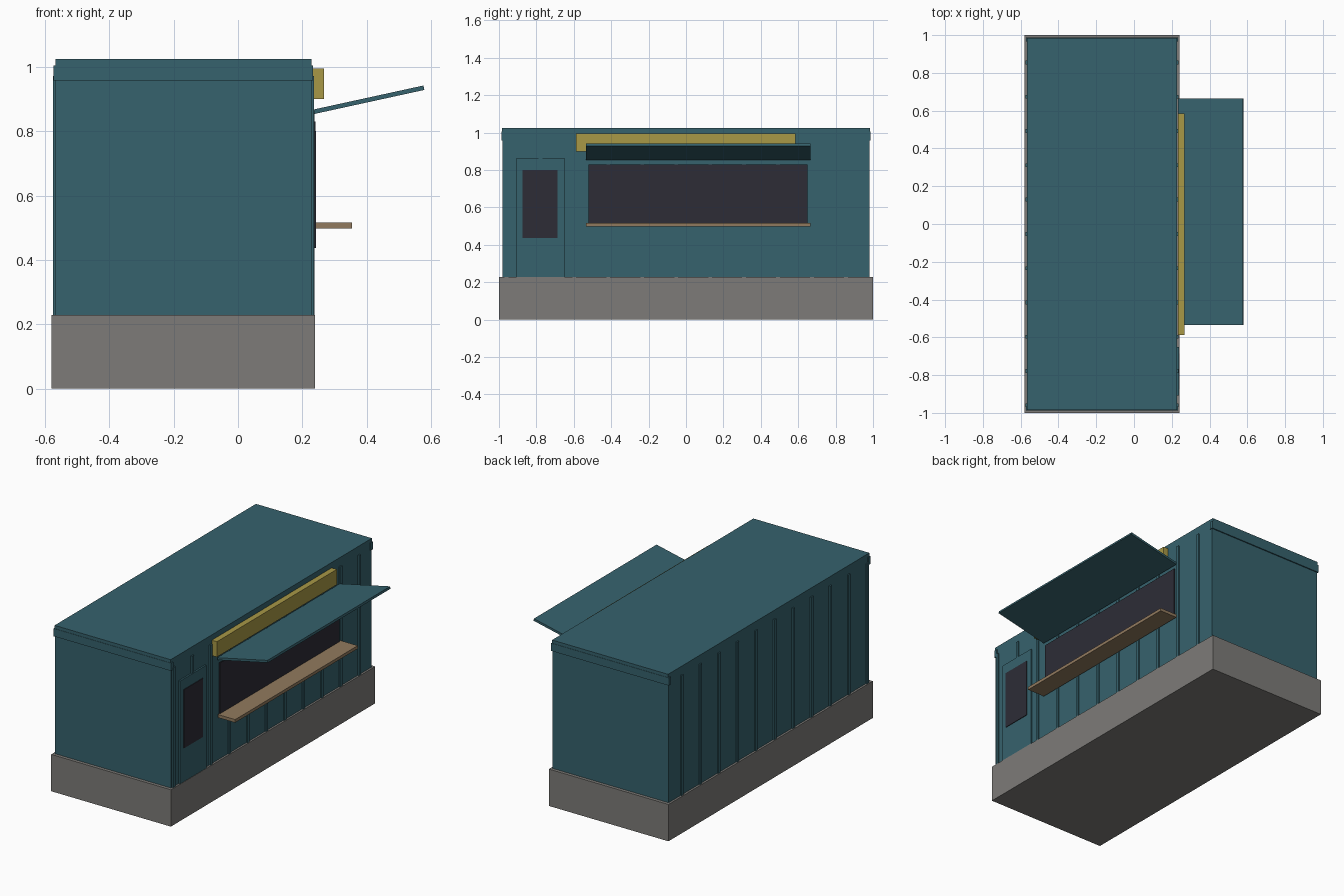
import bpy
import math
from mathutils import Matrix, Vector

if "Cube" in bpy.data.objects:
    bpy.data.objects.remove(bpy.data.objects["Cube"], do_unlink=True)


def material(name, rgb):
    """Flat material from display RGB (0-255), stored as linear."""
    linear = [((c / 255 + 0.055) / 1.055) ** 2.4 for c in rgb]
    mat = bpy.data.materials.new(name)
    mat.use_nodes = True
    mat.diffuse_color = (*linear, 1)
    mat.node_tree.nodes["Principled BSDF"].inputs["Base Color"].default_value = (*linear, 1)
    return mat


TEAL = material("teal paint", (54, 98, 109))
GREY = material("concrete grey", (125, 123, 120))
DARK = material("dark glass", (45, 44, 54))
GOLD = material("sign gold", (168, 152, 70))
WOOD = material("counter wood", (145, 122, 94))


def box(name, x, y, z, mat):
    """Box from (min, max) ranges along each axis."""
    size = Vector((x[1] - x[0], y[1] - y[0], z[1] - z[0]))
    centre = Vector((sum(x) / 2, sum(y) / 2, sum(z) / 2))
    bpy.ops.mesh.primitive_cube_add(size=1)
    obj = bpy.context.object
    obj.name = name
    obj.data.transform(Matrix.Translation(centre) @ Matrix.Diagonal((*size, 1)))
    obj.data.materials.append(mat)
    return obj


LEFT, RIGHT = -0.567, 0.228      # container wall planes
FLOOR, TOP = 0.228, 1.025
OPENING = (-0.535, 0.665)        # length of counter and awning

# Base and container shell
box("base", (-0.58, 0.24), (-1, 1), (0, FLOOR), GREY)
box("container_body", (LEFT, RIGHT), (-0.98, 0.98), (FLOOR, 1.0), TEAL)
box("roof", (LEFT, RIGHT), (-0.985, 0.985), (1.0, TOP), TEAL)

# End headers wrapping the upper corners
for side, label in ((-1, "front"), (1, "back")):
    y = sorted((side * 0.966, side * 0.987))
    box(label + "_header", (-0.573, 0.233), y, (0.957, 1.005), TEAL)

# Vertical wall ribs, shortened above the door
for i in range(11):
    y = -0.96 + i * 0.1815
    span = (y - 0.01, y + 0.01)
    box("back_wall_rib", (-0.575, LEFT + 0.002), span, (FLOOR, 0.972), TEAL)
    bottom = 0.865 if i == 1 else FLOOR
    box("serving_wall_rib", (RIGHT - 0.002, 0.236), span, (bottom, 0.972), TEAL)

# Door with its window
box("door", (RIGHT - 0.002, 0.238), (-0.907, -0.65), (FLOOR, 0.865), TEAL)
box("door_window", (0.236, 0.242), (-0.873, -0.686), (0.437, 0.8), DARK)

# Serving hatch and counter
box("serving_window", (0.234, 0.241), (-0.52, 0.65), (0.51, 0.83), DARK)
box("counter", (0.236, 0.355), OPENING, (0.497, 0.516), WOOD)

# Raised awning, hinged at the wall
awning = box("awning", (0, 0.352), OPENING, (-0.007, 0.007), TEAL)
awning.location = (0.234, 0, 0.86)
awning.rotation_euler.y = -math.atan2(0.075, 0.343)

# Sign board
box("sign_board", (RIGHT + 0.004, 0.267), (-0.588, 0.586), (0.9, 0.995), GOLD)
